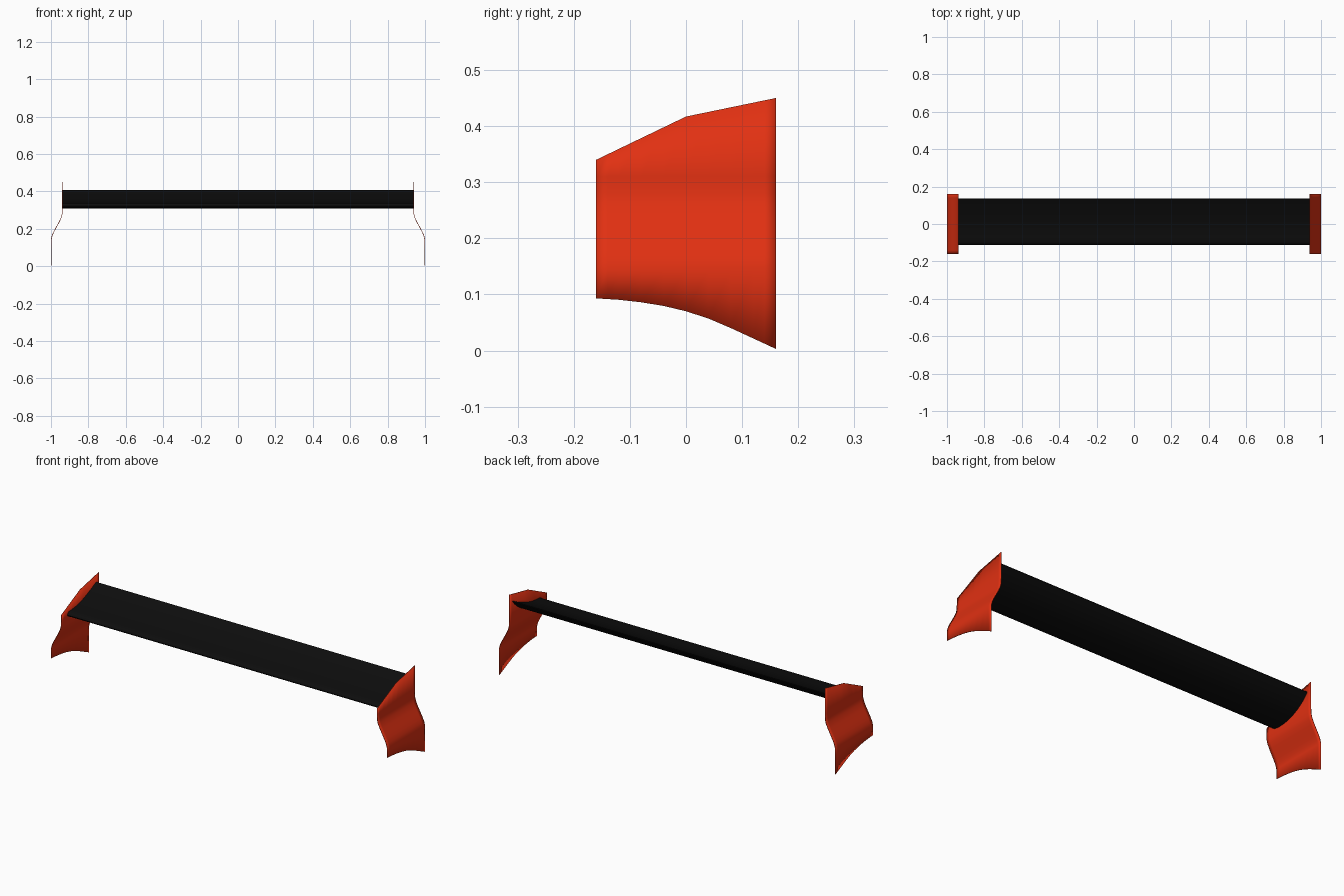
import bpy, math

if "Cube" in bpy.data.objects:
    bpy.data.objects.remove(bpy.data.objects["Cube"])


def paint(obj, name, color):
    mat = bpy.data.materials.new(name)
    mat.diffuse_color = color
    mat.use_nodes = True
    mat.node_tree.nodes["Principled BSDF"].inputs["Base Color"].default_value = mat.diffuse_color
    obj.data.materials.append(mat)


def make_object(name, verts, faces):
    mesh = bpy.data.meshes.new(name)
    mesh.from_pydata(verts, [], faces)
    mesh.update()
    obj = bpy.data.objects.new(name, mesh)
    bpy.context.collection.objects.link(obj)
    bpy.context.view_layer.objects.active = obj
    obj.select_set(True)
    return obj


def interp(table, t):
    for (a, va), (b, vb) in zip(table, table[1:]):
        if t <= b:
            return va + (vb - va) * (t - a) / (b - a)
    return table[-1][1]


# Wing blade: cambered aerofoil extruded across the span
section = [(-.111, .323), (-.107, .331), (-.098, .337), (-.07, .339),
           (-.03, .344), (.01, .354), (.05, .369), (.09, .386), (.134, .408),
           (.135, .404), (.115, .382), (.09, .360), (.06, .341), (.03, .327),
           (0, .317), (-.03, .311), (-.07, .309), (-.098, .312), (-.108, .317)]
n = len(section)
half = .938
verts = [(x, y, z) for x in (-half, half) for y, z in section]
faces = [(i, (i + 1) % n, n + (i + 1) % n, n + i) for i in range(n)]
faces += [tuple(reversed(range(n))), tuple(range(n, 2 * n))]
wing = make_object("wing_blade", verts, faces)
bpy.ops.object.shade_smooth_by_angle(angle=math.radians(40))
paint(wing, "black", (.004, .004, .004, 1))
wing.select_set(False)

# End plates: thin bent sheet with sloping top and curved bottom edge
top = [(-.16, .34), (0, .417), (.16, .45)]
bottom = [(-.16, .093), (-.12, .0905), (-.08, .086), (-.04, .0795), (0, .07),
          (.04, .057), (.08, .040), (.12, .0215), (.16, .003)]
bend = [(0, .9985), (.145, .9985), (.165, .993), (.185, .984), (.235, .957),
        (.26, .945), (.28, .940), (.31, .9385), (1, .9385)]
columns = [-.16, -.14, -.12, -.08, -.04, 0, .04, .08, .12, .14, .16]
levels = [.145, .165, .185, .21, .235, .26, .28, .31]
verts = []
for y in columns:
    zs = [interp(bottom, y)] + levels + [interp(top, y)]
    verts += [(interp(bend, z), y, z) for z in zs]
m = len(levels) + 2
faces = [(c * m + r, (c + 1) * m + r, (c + 1) * m + r + 1, c * m + r + 1)
         for c in range(len(columns) - 1) for r in range(m - 1)]
plate = make_object("end_plates", verts, faces)
bpy.ops.object.shade_smooth()
solid = plate.modifiers.new("thickness", 'SOLIDIFY')
solid.thickness = .003
solid.offset = 0
mirror = plate.modifiers.new("mirror", 'MIRROR')
mirror.use_axis[0] = True
paint(plate, "red", (.75, .03, .006, 1))
